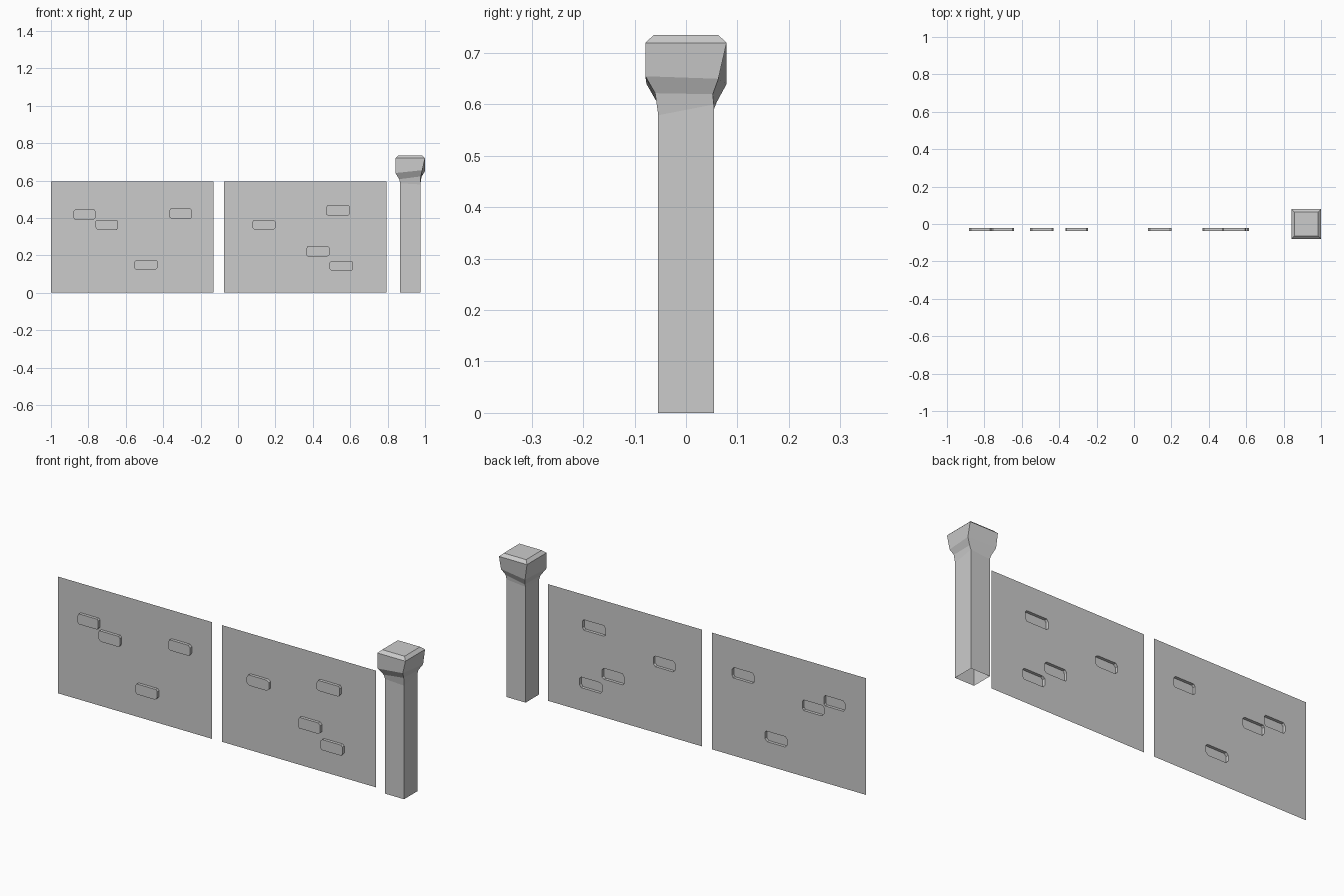
import bpy, bmesh, random

if "Cube" in bpy.data.objects:
    bpy.data.objects.remove(bpy.data.objects["Cube"])

random.seed(4)
BACK, FRONT = -0.022, -0.037


def finish(bm, name):
    mesh = bpy.data.meshes.new(name)
    bm.to_mesh(mesh)
    bm.free()
    obj = bpy.data.objects.new(name, mesh)
    bpy.context.collection.objects.link(obj)
    return obj


def loop_edges(bm, verts):
    return [bm.edges.new((verts[i], verts[(i + 1) % len(verts)])) for i in range(len(verts))]


def brick_outline(x0, x1, z0, z1):
    # rectangle with slightly uneven clipped corners
    c = [random.uniform(0.006, 0.014) for _ in range(8)]
    return [(x0 + c[0], z0), (x1 - c[1], z0), (x1, z0 + c[2]), (x1, z1 - c[3]),
            (x1 - c[4], z1), (x0 + c[5], z1), (x0, z1 - c[6]), (x0, z0 + c[7])]


def wall_panel(name, x0, x1, bricks):
    # thin sheet with raised bricks, hollow from behind
    bm = bmesh.new()
    rim = [bm.verts.new((x, BACK, z)) for x, z in
           [(x0, 0), (x1, 0), (x1, 0.595), (x0, 0.595)]]
    edges = loop_edges(bm, rim)
    outlines = []
    for b in bricks:
        pts = brick_outline(*b)
        ring = [bm.verts.new((x, BACK, z)) for x, z in pts]
        edges += loop_edges(bm, ring)
        outlines.append((pts, ring))
    bmesh.ops.triangle_fill(bm, edges=edges, use_beauty=True, normal=(0, -1, 0))
    for pts, ring in outlines:
        face = [bm.verts.new((x, FRONT, z)) for x, z in pts]
        bm.faces.new(face)
        for i in range(8):
            j = (i + 1) % 8
            bm.faces.new((ring[i], ring[j], face[j], face[i]))
    bm.normal_update()
    for f in bm.faces:
        if abs(f.normal.y) > 0.9 and f.normal.y > 0:
            f.normal_flip()
    return finish(bm, name)


wall_panel("left_wall_panel", -1.0, -0.132, [
    (-0.881, -0.763, 0.392, 0.445), (-0.762, -0.641, 0.336, 0.390),
    (-0.556, -0.430, 0.122, 0.175), (-0.367, -0.245, 0.396, 0.450)])
wall_panel("right_wall_panel", -0.075, 0.793, [
    (0.075, 0.200, 0.336, 0.390), (0.470, 0.600, 0.414, 0.467),
    (0.365, 0.489, 0.194, 0.250), (0.490, 0.615, 0.117, 0.171)])


# post: stacked four-corner rings, open underneath, with a rough-hewn cap
def square(h, z):
    return [(-h, -h, z), (h, -h, z), (h, h, z), (-h, h, z)]


s = 0.054
rings = [
    square(s, 0),
    [(-s, -s, 0.585), (s, -s, 0.579), (s, s, 0.600), (-s, s, 0.590)],
    [(-0.059, -0.058, 0.607), (0.056, -0.060, 0.622), (0.060, 0.052, 0.620), (-0.055, 0.060, 0.605)],
    [(-0.079, -0.077, 0.640), (0.064, -0.079, 0.655), (0.079, 0.063, 0.650), (-0.068, 0.079, 0.640)],
    square(0.079, 0.720),
    square(0.063, 0.735),
]
bm = bmesh.new()
vr = [[bm.verts.new((x + 0.921, y, z)) for x, y, z in r] for r in rings]
for lo, hi in zip(vr, vr[1:]):
    for i in range(4):
        j = (i + 1) % 4
        bm.faces.new((lo[i], lo[j], hi[j], hi[i]))
bm.faces.new(vr[-1])
finish(bm, "stone_post")
